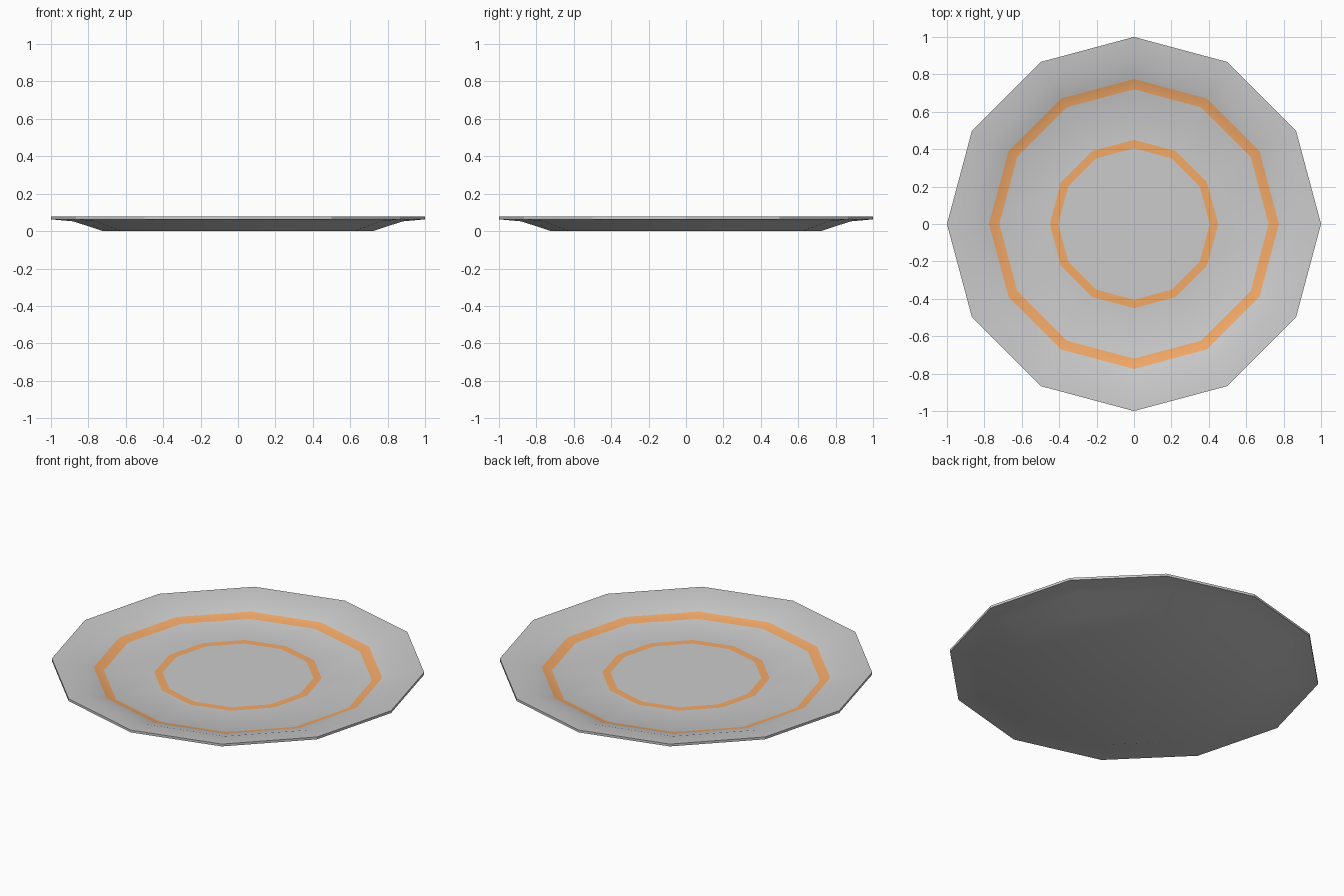
import bpy, bmesh
from math import cos, sin, pi, radians

if "Cube" in bpy.data.objects:
    bpy.data.objects.remove(bpy.data.objects["Cube"])

SIDES = 12

# Profile (radius, height) from the top centre, over the rim, to the underside
profile = [(0.405, 0.018), (0.45, 0.018), (0.72, 0.018), (0.775, 0.035),
           (0.88, 0.067), (1.0, 0.077),                 # top surface
           (1.0, 0.063), (0.88, 0.052), (0.72, 0.0)]    # rim edge and underside
STRIPES = {0, 2}  # profile bands painted orange

bm = bmesh.new()
loops = [[bm.verts.new((r * cos(2 * pi * i / SIDES), r * sin(2 * pi * i / SIDES), z))
          for i in range(SIDES)] for r, z in profile]

# Centre of the plate and flat base
bm.faces.new(loops[0])
bm.faces.new(loops[-1][::-1])

# Bands between neighbouring loops
for k, (a, b) in enumerate(zip(loops, loops[1:])):
    for i in range(SIDES):
        j = (i + 1) % SIDES
        f = bm.faces.new((a[i], b[i], b[j], a[j]))
        f.material_index = 1 if k in STRIPES else 0
bmesh.ops.recalc_face_normals(bm, faces=bm.faces)

mesh = bpy.data.meshes.new("plate")
bm.to_mesh(mesh)
bm.free()
plate = bpy.data.objects.new("plate", mesh)
bpy.context.collection.objects.link(plate)

# Grey body and orange stripes
for name, colour in (("plate_grey", (0.8, 0.8, 0.8, 1)), ("stripe_orange", (0.9, 0.4, 0.14, 1))):
    mat = bpy.data.materials.new(name)
    mat.diffuse_color = colour
    mat.use_nodes = True
    mat.node_tree.nodes["Principled BSDF"].inputs["Base Color"].default_value = mat.diffuse_color
    mesh.materials.append(mat)

# Smooth surfaces with a crisp rim
bpy.context.view_layer.objects.active = plate
plate.select_set(True)
bpy.ops.object.shade_smooth_by_angle(angle=radians(29))
